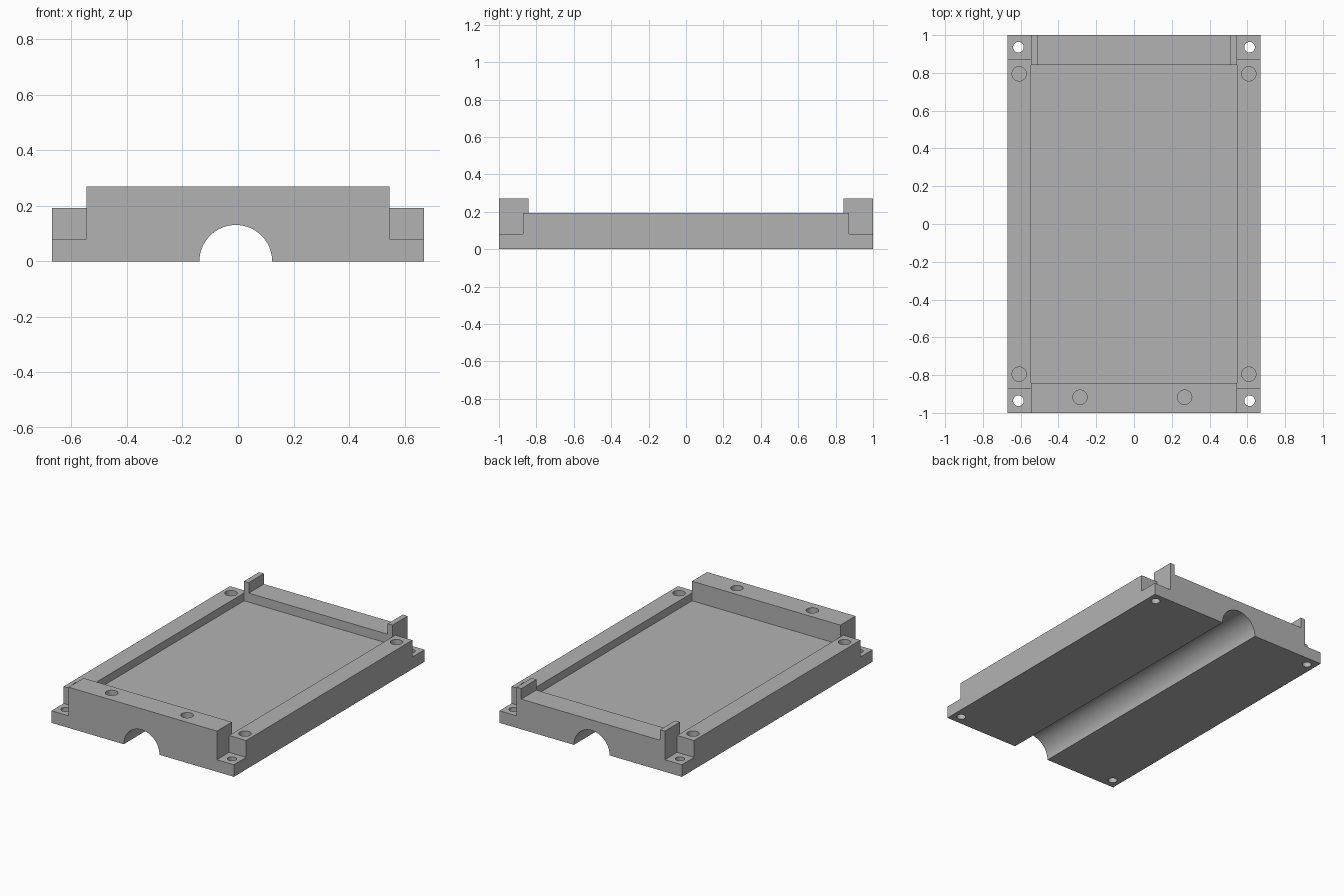
import bpy
import math
from mathutils import Matrix
import bmesh

if "Cube" in bpy.data.objects:
    bpy.data.objects.remove(bpy.data.objects["Cube"], do_unlink=True)

# Overall sizes
W, L, H = 0.67, 1.0, 0.27            # half width, half length, full height
INNER, WALL, TAB = 0.545, 0.842, 0.872
TAB_Z, FLOOR_Z, RAIL_Z, BAR_Z = 0.08, 0.14, 0.192, 0.20
OUT = 0.1                            # cutter overshoot

grey = bpy.data.materials.new("plain grey")
grey.use_nodes = True
colour = (0.45, 0.45, 0.45, 1)
grey.diffuse_color = colour
grey.node_tree.nodes["Principled BSDF"].inputs["Base Color"].default_value = colour


def finish(name, bm):
    mesh = bpy.data.meshes.new(name)
    bm.to_mesh(mesh)
    bm.free()
    mesh.materials.append(grey)
    obj = bpy.data.objects.new(name, mesh)
    bpy.context.collection.objects.link(obj)
    return obj


def box(name, x0, x1, y0, y1, z0, z1):
    bm = bmesh.new()
    bmesh.ops.create_cube(bm, size=1)
    for v in bm.verts:
        v.co = [lo if c < 0 else hi
                for c, lo, hi in zip(v.co, (x0, y0, z0), (x1, y1, z1))]
    return finish(name, bm)


def cylinder(name, centre, radius, depth, axis="Z", sides=32):
    bm = bmesh.new()
    turn = Matrix.Rotation(math.pi / 2, 4, "X") if axis == "Y" else Matrix()
    bmesh.ops.create_cone(bm, cap_ends=True, segments=sides, radius1=radius,
                          radius2=radius, depth=depth,
                          matrix=Matrix.Translation(centre) @ turn)
    return finish(name, bm)


tray = box("tray_body", -W, W, -L, L, 0, H)
cutters = []

# Recessed floor, and the clearance above the rails
cutters.append(box("floor_pocket", -INNER, INNER, -WALL, WALL, FLOOR_Z, H + OUT))
cutters.append(box("rail_clearance", -W - OUT, W + OUT, -WALL, WALL, RAIL_Z, H + OUT))

# Step beside the end walls, and the low mounting tabs at the corners
for sx in (-1, 1):
    xs = sorted((sx * INNER, sx * (W + OUT)))
    for sy in (-1, 1):
        step = sorted((sy * (WALL - OUT), sy * (L + OUT)))
        tab = sorted((sy * TAB, sy * (L + OUT)))
        cutters.append(box("rail_step", *xs, *step, RAIL_Z, H + OUT))
        cutters.append(box("tab_notch", *xs, *tab, TAB_Z, H + OUT))

# Lowered bar between the two back posts
cutters.append(box("back_gap", -0.51, 0.51, WALL - OUT, L + OUT, BAR_Z, H + OUT))

# Round channel along the underside
cutters.append(cylinder("channel", (-0.008, 0, 0), 0.131, 2 * L + OUT, "Y", 64))

# Screw holes: through the tabs, blind in the rails and front wall
for sx in (-1, 1):
    for sy in (-1, 1):
        cutters.append(cylinder("tab_hole", (sx * 0.612, sy * 0.936, 0), 0.028, 0.4))
        cutters.append(cylinder("rail_hole", (sx * 0.608, sy * 0.795, RAIL_Z), 0.038, 0.24))
    cutters.append(cylinder("wall_hole", (sx * 0.277 - 0.009, -0.917, H), 0.038, 0.24))

# Cut everything, then bake the result
for cutter in cutters:
    cutter.hide_render = True
    mod = tray.modifiers.new(cutter.name, "BOOLEAN")
    mod.operation = "DIFFERENCE"
    mod.solver = "EXACT"
    mod.object = cutter
bpy.context.view_layer.update()
baked = bpy.data.meshes.new_from_object(
    tray.evaluated_get(bpy.context.evaluated_depsgraph_get()))
tray.modifiers.clear()
tray.data = baked
baked.name = "tray_body"
for cutter in cutters:
    bpy.data.objects.remove(cutter, do_unlink=True)

# Smooth only the round surfaces
bpy.ops.object.select_all(action="DESELECT")
tray.select_set(True)
bpy.context.view_layer.objects.active = tray
bpy.ops.object.shade_smooth_by_angle(angle=math.radians(30))
